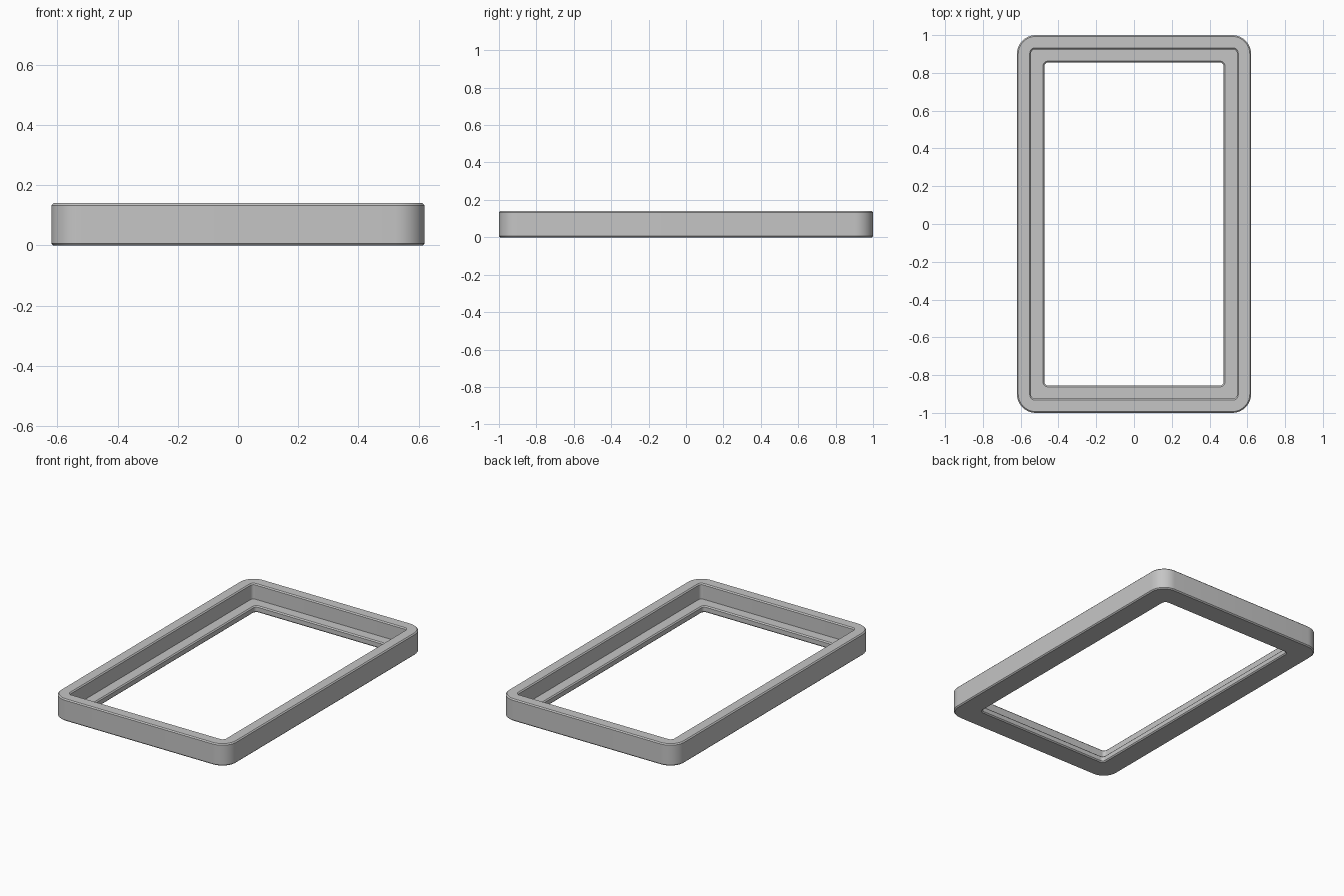
import bpy
import bmesh
from math import cos, sin, pi, radians

default_cube = bpy.data.objects.get("Cube")
if default_cube:
    bpy.data.objects.remove(default_cube, do_unlink=True)

HALF_X, HALF_Y, HEIGHT = 0.62, 1.0, 0.14
OUTER_RADIUS, INNER_RADIUS = 0.1, 0.02
WALL, LIP, LEDGE_Z = 0.075, 0.145, 0.042
BEVEL = 0.007
CORNER_STEPS = 10


def rounded_ring(bm, inset, z, radius):
    """One closed rounded-rectangle loop of vertices."""
    cx, cy = HALF_X - inset - radius, HALF_Y - inset - radius
    ring = []
    for quarter, (sx, sy) in enumerate(((1, 1), (-1, 1), (-1, -1), (1, -1))):
        for step in range(CORNER_STEPS + 1):
            a = (quarter + step / CORNER_STEPS) * pi / 2
            ring.append(bm.verts.new((sx * cx + radius * cos(a),
                                      sy * cy + radius * sin(a), z)))
    return ring


# Wall cross-section as (inset, height, corner radius), with chamfered edges
b = BEVEL
profile = [
    (b, 0, OUTER_RADIUS - b),
    (0, b, OUTER_RADIUS),
    (0, HEIGHT - b, OUTER_RADIUS),
    (b, HEIGHT, OUTER_RADIUS - b),
    (WALL - b, HEIGHT, INNER_RADIUS + b),
    (WALL, HEIGHT - b, INNER_RADIUS),
    (WALL, LEDGE_Z, INNER_RADIUS),
    (LIP - b, LEDGE_Z, INNER_RADIUS + b),
    (LIP, LEDGE_Z - b, INNER_RADIUS),
    (LIP, b, INNER_RADIUS),
    (LIP - b, 0, INNER_RADIUS + b),
]

# Sweep the cross-section around the frame
bm = bmesh.new()
rings = [rounded_ring(bm, *point) for point in profile]
for lower, upper in zip(rings, rings[1:] + rings[:1]):
    count = len(lower)
    for i in range(count):
        j = (i + 1) % count
        bm.faces.new((lower[i], lower[j], upper[j], upper[i]))
bmesh.ops.recalc_face_normals(bm, faces=bm.faces)
mesh = bpy.data.meshes.new("bezel_frame")
bm.to_mesh(mesh)
bm.free()

# Grey material
grey = bpy.data.materials.new("light_grey")
grey.use_nodes = True
colour = (0.56, 0.56, 0.56, 1)
grey.diffuse_color = colour
shader = next(n for n in grey.node_tree.nodes if n.type == "BSDF_PRINCIPLED")
shader.inputs["Base Color"].default_value = colour
mesh.materials.append(grey)

frame = bpy.data.objects.new("bezel_frame", mesh)
bpy.context.collection.objects.link(frame)
bpy.ops.object.select_all(action="DESELECT")
frame.select_set(True)
bpy.context.view_layer.objects.active = frame
bpy.ops.object.shade_smooth_by_angle(angle=radians(30))
